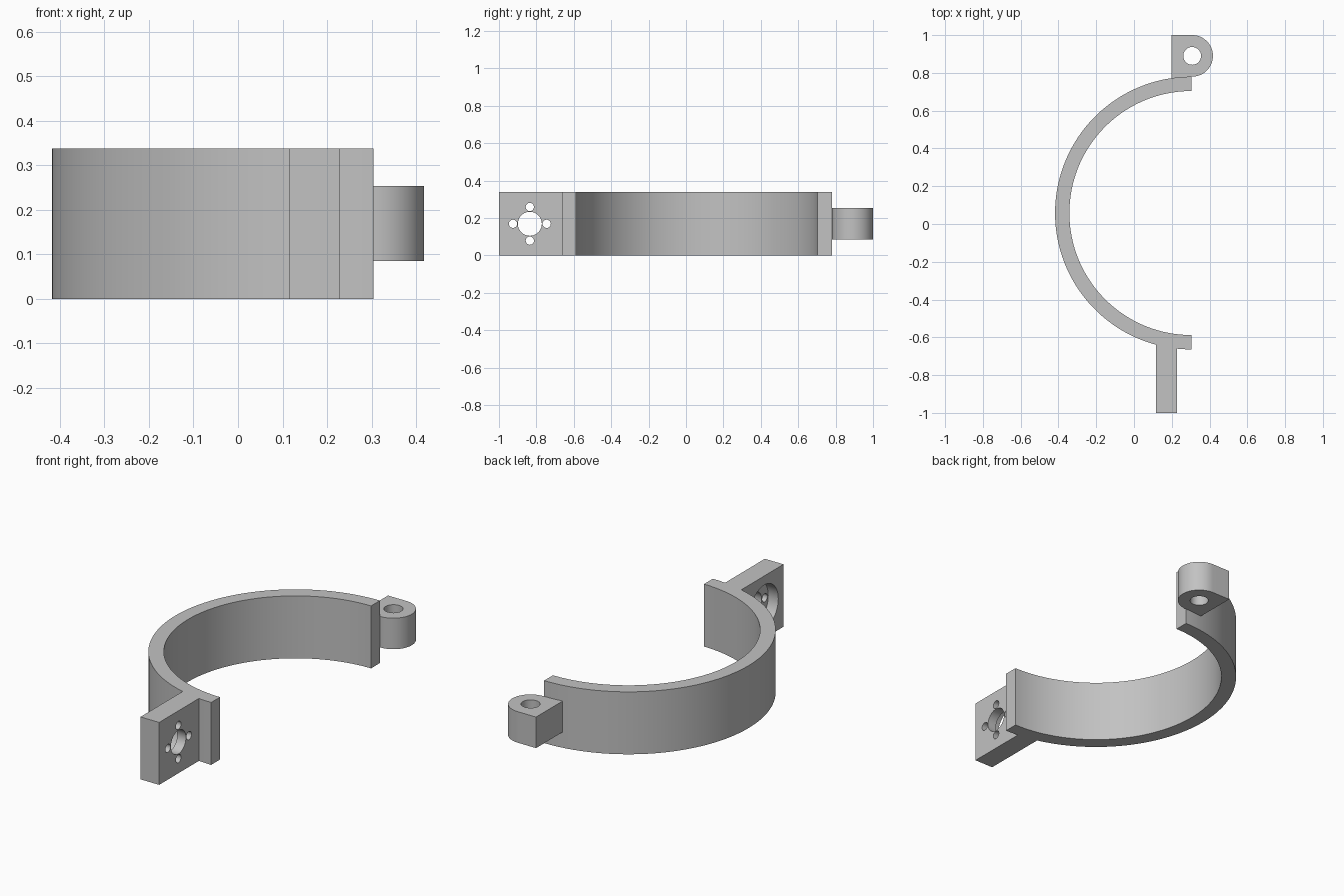
import bpy, bmesh
from math import sin, cos, pi, sqrt, radians
from mathutils import Matrix, Vector

cube = bpy.data.objects.get("Cube")
if cube:
    bpy.data.objects.remove(cube, do_unlink=True)

grey = bpy.data.materials.new("plain grey")
grey.use_nodes = True
colour = (0.54, 0.54, 0.54, 1)
grey.diffuse_color = colour
grey.node_tree.nodes["Principled BSDF"].inputs["Base Color"].default_value = colour

H = 0.338                      # band height
CX, CY = 0.304, 0.058          # band centre
R_OUT, R_IN = 0.722, 0.646


def arc(cx, cy, r, a0, a1, n):
    return [(cx + r * cos(a0 + (a1 - a0) * i / n),
             cy + r * sin(a0 + (a1 - a0) * i / n)) for i in range(n + 1)]


def finish(name, bm):
    bmesh.ops.recalc_face_normals(bm, faces=bm.faces)
    mesh = bpy.data.meshes.new(name)
    bm.to_mesh(mesh)
    bm.free()
    mesh.materials.append(grey)
    obj = bpy.data.objects.new(name, mesh)
    bpy.context.collection.objects.link(obj)
    return obj


def prism(name, outline, z0, z1):
    """Extrude a flat outline from z0 to z1."""
    bm = bmesh.new()
    face = bm.faces.new([bm.verts.new((x, y, z0)) for x, y in outline])
    top = bmesh.ops.extrude_face_region(bm, geom=[face])["geom"]
    bmesh.ops.translate(bm, vec=(0, 0, z1 - z0),
                        verts=[g for g in top if isinstance(g, bmesh.types.BMVert)])
    return finish(name, bm)


def drill(target, centre, radius, depth, axis):
    """Cut a round hole, centred on a point, along the X or Z axis."""
    bm = bmesh.new()
    turn = Matrix.Rotation(pi / 2, 4, "Y") if axis == "X" else Matrix()
    bmesh.ops.create_cone(bm, cap_ends=True, segments=48, radius1=radius,
                          radius2=radius, depth=depth,
                          matrix=Matrix.Translation(Vector(centre)) @ turn)
    cutter = finish("hole_cutter", bm)
    cutter.hide_render = True
    mod = target.modifiers.new("hole", "BOOLEAN")
    mod.operation, mod.solver, mod.object = "DIFFERENCE", "EXACT", cutter
    bpy.context.view_layer.update()
    graph = bpy.context.evaluated_depsgraph_get()
    mesh = bpy.data.meshes.new_from_object(target.evaluated_get(graph))
    target.modifiers.clear()
    target.data = mesh
    bpy.data.objects.remove(cutter, do_unlink=True)


# Half-round band
band = prism("clamp_band",
             arc(CX, CY, R_OUT, pi / 2, 3 * pi / 2, 96)
             + arc(CX, CY, R_IN, 3 * pi / 2, pi / 2, 96), 0, H)

# Hinge lug with a vertical pin hole, seated on the band
LX, LY, LR = 0.308, 0.89, 0.11
lug = prism("hinge_lug",
            [(LX - LR, 0.755), (CX, 0.755), (CX, LY - LR)]
            + arc(LX, LY, LR, -pi / 2, pi / 2, 40)
            + [(LX - LR, LY + LR)], 0.085, 0.253)
drill(lug, (LX, LY, H / 2), 0.047, 1, "Z")

# Mounting plate, its inner end buried in the band
X0, X1 = 0.116, 0.228
plate = prism("mounting_plate", [(X0, -1), (X1, -1), (X1, -0.625), (X0, -0.625)], 0, H)

# Centre bore, four screw holes and the round recess on the outer side
PY, PZ = -0.835, H / 2
drill(plate, (X0, PY, PZ), 0.064, 1, "X")
for i in range(4):
    a = i * pi / 2
    drill(plate, (X0, PY + 0.09 * cos(a), PZ + 0.09 * sin(a)), 0.022, 1, "X")
drill(plate, (X0, PY, PZ), 0.12, 0.12, "X")

# Smooth the round walls, keep the edges sharp
for obj in (band, lug, plate):
    bpy.ops.object.select_all(action="DESELECT")
    obj.select_set(True)
    bpy.context.view_layer.objects.active = obj
    bpy.ops.object.shade_smooth_by_angle(angle=radians(30))
